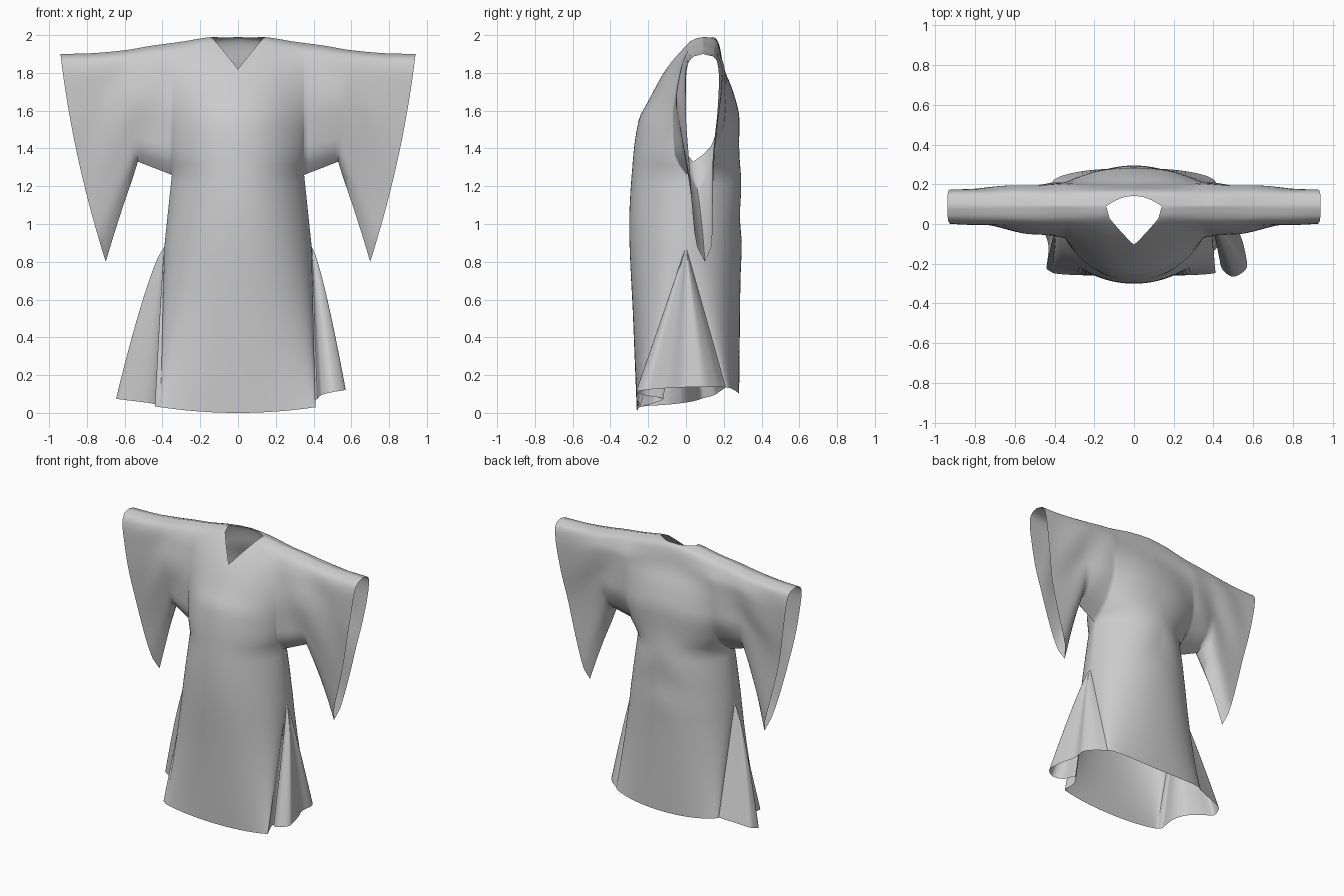
import bpy, bmesh, math

if "Cube" in bpy.data.objects:
    bpy.data.objects.remove(bpy.data.objects["Cube"])


def curve(pts, x):
    """Monotone smooth interpolation through (x, value) points."""
    n = len(pts)
    if x <= pts[0][0]:
        return pts[0][1]
    if x >= pts[-1][0]:
        return pts[-1][1]
    s = [(pts[i + 1][1] - pts[i][1]) / (pts[i + 1][0] - pts[i][0]) for i in range(n - 1)]

    def tan(i):
        if i == 0 or i == n - 1:
            return s[0] if i == 0 else s[-1]
        a, b = s[i - 1], s[i]
        return 2 * a * b / (a + b) if a * b > 0 else 0.0
    i = max(k for k in range(n - 1) if pts[k][0] <= x)
    h = pts[i + 1][0] - pts[i][0]
    t = (x - pts[i][0]) / h
    return ((2*t**3 - 3*t*t + 1) * pts[i][1] + (t**3 - 2*t*t + t) * h * tan(i)
            + (3*t*t - 2*t**3) * pts[i + 1][1] + (t**3 - t*t) * h * tan(i + 1))


def linear(pts, x):
    for (a, p), (b, q) in zip(pts, pts[1:]):
        if x <= b:
            return p + (q - p) * (x - a) / (b - a)
    return pts[-1][1]


def add_grid(bm, rows):
    vs = [[bm.verts.new(p) for p in r] for r in rows]
    for a, b in zip(vs, vs[1:]):
        for j in range(len(a) - 1):
            bm.faces.new((a[j], a[j + 1], b[j + 1], b[j]))


def finish(bm, name, mirror=False):
    bmesh.ops.remove_doubles(bm, verts=bm.verts, dist=0.0004)
    bmesh.ops.recalc_face_normals(bm, faces=bm.faces)
    me = bpy.data.meshes.new(name)
    bm.to_mesh(me)
    bm.free()
    ob = bpy.data.objects.new(name, me)
    bpy.context.collection.objects.link(ob)
    if mirror:
        m = ob.modifiers.new("mirror", 'MIRROR')
        m.merge_threshold = 0.0005
    bpy.ops.object.select_all(action='DESELECT')
    ob.select_set(True)
    bpy.context.view_layer.objects.active = ob
    bpy.ops.object.shade_smooth_by_angle(angle=math.radians(65))
    return ob


# Shared profiles: shoulder height over x, centre depth below shoulder, armhole and cuff
RIDGE = [(0, 2.0), (.14, 1.99), (.3, 1.965), (.45, 1.945), (.6, 1.92), (.8, 1.903), (.94, 1.9)]
CENTRE = {
    -1: [(0, .09), (.01, .045), (.05, 0), (.18, -.105), (.35, -.2), (.45, -.25),
         (.65, -.28), (1, -.30), (1.5, -.28), (2, -.26)],
    1: [(0, .09), (.015, .155), (.05, .175), (.17, .2), (.3, .25), (.45, .285),
        (.7, .29), (1.05, .30), (1.25, .29), (2, .28)]}
ARMHOLE = {
    -1: [(0, .09), (.03, .03), (.08, 0), (.2, -.03), (.55, -.07), (.85, -.06), (1, 0)],
    1: [(0, .09), (.03, .15), (.08, .175), (.2, .205), (.55, .21), (.85, .13), (1, 0)]}
CUFF = {
    -1: [(0, .09), (.015, .035), (.05, .01), (.12, 0), (.3, 0), (.55, .02), (.9, .05), (1, .1)],
    1: [(0, .09), (.015, .15), (.05, .168), (.12, .175), (.3, .165), (.55, .14), (.9, .14), (1, .1)]}
PIT, APEX = 1.26, .88
HEM_Y = {-1: -.245, 1: .21}
NU = 24


def hem_z(side, u):
    return .03 * u * u if side < 0 else .10 + .035 * u * u


def body_point(side, u, seg, t):
    if seg == 0:                       # shoulder to armpit
        x = .35 * u
        r = curve(RIDGE, x)
        k = min(x / .14, 1)
        top = r
        if k < .999:                   # neckline: V in front, shallow scoop behind
            top = 1.82 + (r - 1.82) * k if side < 0 else r - .01 * (1 - k * k)
        z = top + (PIT - top) * t ** 1.8
        f = (r - z) / (r - PIT)
        edge = curve(ARMHOLE[side], f)
        q = 1.05 - .35 * max(0, min(1, (f - .5) / .5))
    else:
        z0, z1 = (PIT, APEX) if seg == 1 else (APEX, hem_z(side, u))
        z = z0 + (z1 - z0) * t
        x = u * (.35 + .04 * t if seg == 1 else .39 + .02 * t)
        r = curve(RIDGE, x)
        edge = 0 if seg == 1 else HEM_Y[side] * t
        q = .7 - .15 * t if seg == 1 else .55
    mid = curve(CENTRE[side], r - z)
    y = edge + (mid - edge) * max(0, 1 - u ** 2.2) ** q
    if side > 0:                       # soft drape folds across the back
        y -= .008 * (1 - u * u) * (1 + math.sin(14 * z + 7 * x)) * math.exp(-((z - 1.15) / .3) ** 2)
    return (x, y, z)


# Robe: front and back panels plus sleeve, one half, mirrored
bm = bmesh.new()
us = [.4 * i / 8 for i in range(8)] + [.4 + .6 * math.sin(math.pi / 2 * i / 16) for i in range(17)]
steps = [(0, i / NU) for i in range(NU)] + [(1, i / 8) for i in range(8)] + [(2, i / 16) for i in range(17)]
for side in (-1, 1):
    add_grid(bm, [[body_point(side, u, s, t) for u in us] for s, t in steps])

UNDER_X = [(0, .35), (.4, .53), (.5, .555), (.7, .61), (.85, .655), (1, .70)]
UNDER_Z = [(0, PIT), (.4, 1.33), (.5, 1.25), (.7, 1.09), (.85, .95), (1, .80)]


def sleeve_point(side, v, t):
    xt = .35 + .59 * v
    zt = curve(RIDGE, xt)
    xb, zb = linear(UNDER_X, v), linear(UNDER_Z, v)
    f = t ** 1.8
    x = xt + (xb - xt) * f + .11 * v * v * f * (1 - f)
    z = zt + (zb - zt) * f
    a, c = curve(ARMHOLE[side], f), curve(CUFF[side], f)
    w = v * v * (3 - 2 * v) * .4 + v * .6
    y = a + (c - a) * w
    # slanting folds running down from the shoulder
    y += .010 * math.sin(math.pi * v) * math.sin(math.pi * f) * math.sin(16 * x + 9 * z)
    return (x, y, z)


for side in (-1, 1):
    add_grid(bm, [[sleeve_point(side, j / 20, i / NU) for j in range(21)] for i in range(NU + 1)])
finish(bm, "robe", mirror=True)

# Side gores: folded fans hanging from the side seams
GORES = {
    "left_gore": (-1, [(.41, -.245), (.44, -.22), (.43, -.12), (.46, -.03), (.55, .04),
                       (.645, .09), (.63, .15), (.53, .18), (.41, .21)]),
    "right_gore": (1, [(.41, -.245), (.39, -.17), (.42, -.12), (.44, -.22), (.50, -.265), (.57, -.21),
                       (.55, -.1), (.52, 0), (.53, .08), (.48, .16), (.41, .21)])}
for name, (sx, path) in GORES.items():
    n = len(path) - 1
    px = [(i / n, p[0]) for i, p in enumerate(path)]
    py = [(i / n, p[1]) for i, p in enumerate(path)]
    bm = bmesh.new()
    rows = []
    for i in range(17):
        s = i / 16
        row = []
        for j in range(6 * n + 1):
            w = j / (6 * n)
            hx, hy = curve(px, w), curve(py, w)
            hz = .03 + .105 * w + (.04 if sx > 0 else -.02) * math.sin(math.pi * w)
            x = .39 + .02 * s + (hx - .41) * s ** .75
            row.append((sx * x, hy * s, APEX + (hz - APEX) * s))
        rows.append(row)
    add_grid(bm, rows)
    finish(bm, name)
